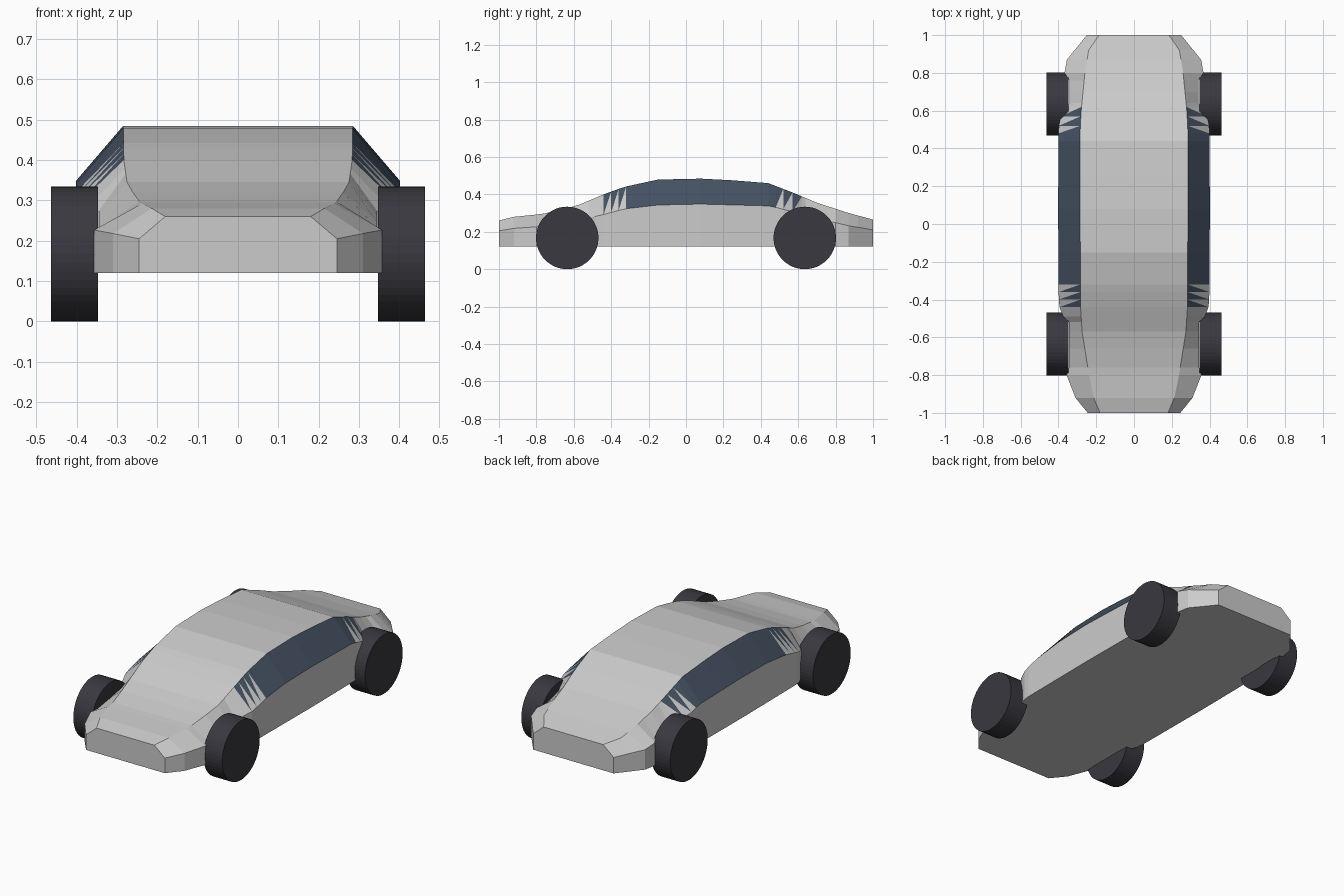
import bpy, bmesh, math
from mathutils import Matrix

if "Cube" in bpy.data.objects:
    bpy.data.objects.remove(bpy.data.objects["Cube"])

# Profiles along the length: (y, value)
ROOF_Z = [(-1, .26), (-.92, .28), (-.77, .295), (-.66, .32), (-.57, .345), (-.44, .40), (-.33, .44),
          (-.15, .479), (.08, .484), (.25, .475), (.44, .46), (.57, .41), (.7, .355), (.87, .30), (1, .265)]
ROOF_X = [(-1, .18), (-.9, .222), (-.57, .275), (-.44, .283), (.45, .287), (.6, .28), (.8, .26), (.92, .24), (1, .185)]
BELT_Z = [(-1, .205), (-.92, .218), (-.78, .228), (-.6, .255), (-.45, .29), (-.33, .322), (-.15, .343),
          (.08, .348), (.45, .338), (.6, .30), (.75, .26), (.87, .232), (1, .21)]
BELT_X = [(-1, .245), (-.92, .31), (-.8, .357), (-.76, .345), (-.52, .345), (-.49, .375), (-.43, .398),
          (.1, .402), (.55, .398), (.6, .37), (.64, .342), (.76, .342), (.8, .368), (.87, .355), (1, .25)]
STATIONS = [-1, -.92, -.8, -.76, -.66, -.57, -.52, -.49, -.44, -.40, -.36, -.32, -.15, .08, .25, .44,
            .48, .52, .57, .62, .64, .7, .76, .8, .87, .92, 1]
FLOOR_Z = .12


def sample(profile, y):
    for (y0, v0), (y1, v1) in zip(profile, profile[1:]):
        if y <= y1:
            return v0 + (v1 - v0) * (y - y0) / (y1 - y0)
    return profile[-1][1]


def material(name, rgb):
    m = bpy.data.materials.new(name)
    m.diffuse_color = (*rgb, 1)
    m.use_nodes = True
    m.node_tree.nodes["Principled BSDF"].inputs["Base Color"].default_value = m.diffuse_color
    return m


def add_object(name, bm, mat=None):
    mesh = bpy.data.meshes.new(name)
    bm.to_mesh(mesh)
    bm.free()
    ob = bpy.data.objects.new(name, mesh)
    bpy.context.collection.objects.link(ob)
    if mat:
        mesh.materials.append(mat)
    return ob


# Lofted shell: floor, belt and roof points on each side
shell = bmesh.new()
rings = []
for y in STATIONS:
    bx, bz = sample(BELT_X, y), sample(BELT_Z, y)
    rx, rz = sample(ROOF_X, y), sample(ROOF_Z, y)
    half = [(bx, FLOOR_Z), (bx, bz), (rx, rz)]
    pts = half + [(-x, z) for x, z in reversed(half)]
    rings.append([shell.verts.new((x, y, z)) for x, z in pts])
shell.faces.new(rings[0])
shell.faces.new(rings[-1])
is_window = shell.faces.layers.int.new("window")
for y0, y1, a, b in zip(STATIONS, STATIONS[1:], rings, rings[1:]):
    for i in range(6):
        j = (i + 1) % 6
        if i not in (1, 3) or y0 < -.45 or y1 > .63:
            shell.faces.new((a[i], a[j], b[j], b[i]))
        elif y0 >= -.33 and y1 <= .49:
            shell.faces.new((a[i], a[j], b[j], b[i]))[is_window] = 1
        else:
            # Toothed window ends: a glass and a body triangle per step
            belt, roof = (1, 2) if i == 1 else (4, 3)
            shell.faces.new((a[roof], b[roof], a[belt]))[is_window] = 1
            shell.faces.new((a[belt], b[belt], b[roof]))
bmesh.ops.recalc_face_normals(shell, faces=shell.faces)

# Body and side windows share the shell
glass = material("glass", (.06, .085, .125))
for name, keep, mat in (("body", 0, None), ("side_windows", 1, glass)):
    part = shell.copy()
    layer = part.faces.layers.int["window"]
    bmesh.ops.delete(part, geom=[f for f in part.faces if f[layer] != keep], context='FACES')
    add_object(name, part, mat)
shell.free()

# Wheels
rubber = material("rubber", (.04, .04, .05))
for end, y in (("front", -.635), ("rear", .635)):
    for side, s in (("left", -1), ("right", 1)):
        bm = bmesh.new()
        bmesh.ops.create_cone(bm, cap_ends=True, segments=48, radius1=.167, radius2=.167, depth=.116,
                              matrix=Matrix.Translation((s * .405, y, .167)) @ Matrix.Rotation(math.pi / 2, 4, 'Y'))
        add_object(f"{end}_{side}_wheel", bm, rubber)
